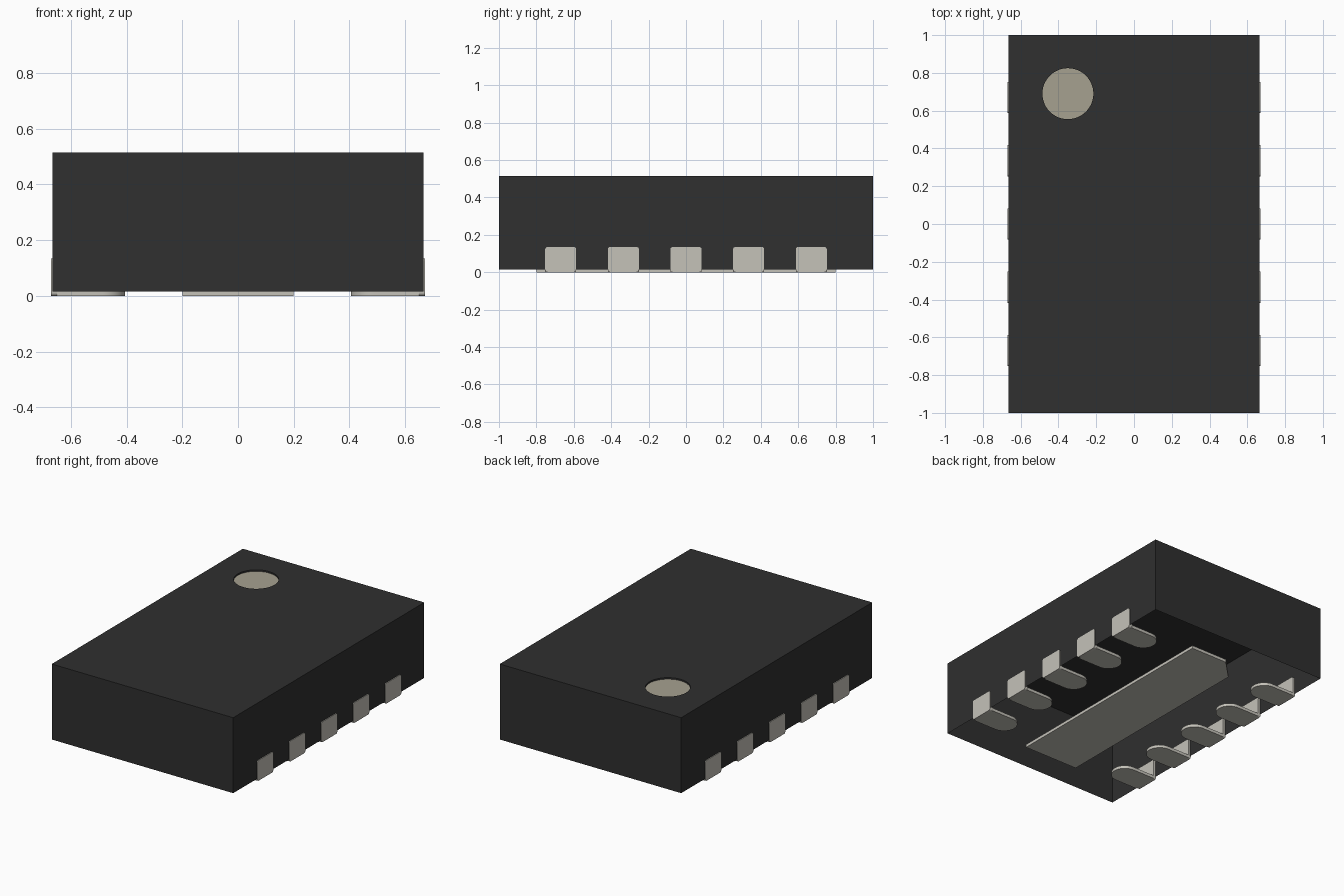
import bpy, bmesh, math
from mathutils import Matrix, Vector

cube = bpy.data.objects.get("Cube")
if cube:
    bpy.data.objects.remove(cube, do_unlink=True)


def material(name, rgb):
    """Flat material from display-space values."""
    color = [(c / 12.92 if c < 0.04 else ((c + 0.055) / 1.055) ** 2.4) for c in rgb] + [1]
    mat = bpy.data.materials.new(name)
    mat.use_nodes = True
    mat.diffuse_color = color
    mat.node_tree.nodes["Principled BSDF"].inputs["Base Color"].default_value = color
    return mat


BLACK = material("black plastic", (0.185, 0.185, 0.185))
METAL = material("tinned metal", (0.77, 0.76, 0.725))
TAN = material("tan marking", (0.65, 0.63, 0.565))


def finish(name, bm, mat, smooth=True):
    mesh = bpy.data.meshes.new(name)
    bm.to_mesh(mesh)
    bm.free()
    mesh.materials.append(mat)
    obj = bpy.data.objects.new(name, mesh)
    bpy.context.collection.objects.link(obj)
    if smooth:
        bpy.ops.object.select_all(action='DESELECT')
        obj.select_set(True)
        bpy.context.view_layer.objects.active = obj
        bpy.ops.object.shade_smooth_by_angle(angle=math.radians(30))
    return obj


def loop(bm, points):
    """Closed ring of edges."""
    verts = [bm.verts.new(p) for p in points]
    return [bm.edges.new((a, b)) for a, b in zip(verts, verts[1:] + verts[:1])]


def prism(bm, points, direction):
    """Flat outline pushed along a direction into a solid."""
    face = bm.faces.new([bm.verts.new(p) for p in points])
    new = bmesh.ops.extrude_face_region(bm, geom=[face], use_keep_orig=True)["geom"]
    bmesh.ops.translate(bm, vec=direction,
                        verts=[v for v in new if isinstance(v, bmesh.types.BMVert)])
    bmesh.ops.recalc_face_normals(bm, faces=bm.faces[:])


def arc(cx, cy, r, start, end, steps):
    angles = [math.radians(start + (end - start) * i / steps) for i in range(steps + 1)]
    return [(cx + r * math.cos(a), cy + r * math.sin(a)) for a in angles]


HALF_X, HALF_Y, BASE, TOP = 0.665, 1.0, 0.015, 0.515
DOT_X, DOT_Y, DOT_R, DOT_DEPTH = -0.35, 0.69, 0.135, 0.01
dot = arc(DOT_X, DOT_Y, DOT_R, 0, 360, 48)[:-1]

# Body: open-bottomed shell with a shallow round recess in the top
bm = bmesh.new()
rim = loop(bm, [(x, y, TOP) for x, y in
                [(-HALF_X, -HALF_Y), (HALF_X, -HALF_Y), (HALF_X, HALF_Y), (-HALF_X, HALF_Y)]])
hole = loop(bm, [(x, y, TOP) for x, y in dot])
bmesh.ops.triangle_fill(bm, edges=rim + hole, use_beauty=True, normal=Vector((0, 0, 1)))
for edges, drop in ((rim, TOP - BASE), (hole, DOT_DEPTH)):
    new = bmesh.ops.extrude_edge_only(bm, edges=edges)["geom"]
    bmesh.ops.translate(bm, vec=(0, 0, -drop),
                        verts=[v for v in new if isinstance(v, bmesh.types.BMVert)])
bmesh.ops.recalc_face_normals(bm, faces=bm.faces[:])
bm.normal_update()
if max(bm.faces, key=lambda f: f.calc_center_median().z).normal.z < 0:
    bmesh.ops.reverse_faces(bm, faces=bm.faces[:])
finish("body_shell", bm, BLACK, smooth=False)

# Marker disc on the floor of the recess
bm = bmesh.new()
bm.faces.new([bm.verts.new((x, y, TOP - DOT_DEPTH)) for x, y in dot])
finish("corner_marker", bm, TAN, smooth=False)

# Central pad with one clipped corner
THICK = 0.02
bm = bmesh.new()
prism(bm, [(x, y, 0) for x, y in
           [(-0.2, -0.8), (0.2, -0.8), (0.2, 0.8), (-0.07, 0.8), (-0.2, 0.67)]], (0, 0, THICK))
finish("central_pad", bm, METAL, smooth=False)

# Contacts: round-ended foot plus upright plate, five per side
OUTER, INNER, HALF_W, HEIGHT, ROUND = 0.67, 0.405, 0.083, 0.135, 0.012
for side, sign in (("left", 1), ("right", -1)):
    for i in range(5):
        bm = bmesh.new()
        foot = [(OUTER - THICK, HALF_W)] + arc(INNER + HALF_W, 0, HALF_W, 90, 270, 16) \
            + [(OUTER - THICK, -HALF_W)]
        prism(bm, [(x, y, 0) for x, y in foot], (0, 0, THICK))
        plate = []
        for n, (cy, cz) in enumerate([(1, 1), (-1, 1), (-1, 0), (1, 0)]):
            y = cy * (HALF_W - ROUND)
            z = HEIGHT - ROUND if cz else ROUND
            plate += arc(y, z, ROUND, 90 * n, 90 * n + 90, 4)
        prism(bm, [(OUTER - THICK, y, z) for y, z in plate], (THICK, 0, 0))
        turn = Matrix.Rotation(0 if sign > 0 else math.pi, 4, 'Z')
        bmesh.ops.transform(bm, matrix=Matrix.Translation((0, (i - 2) * 0.335, 0)) @ turn,
                            verts=bm.verts[:])
        finish(f"{side}_contact_{i + 1}", bm, METAL)
